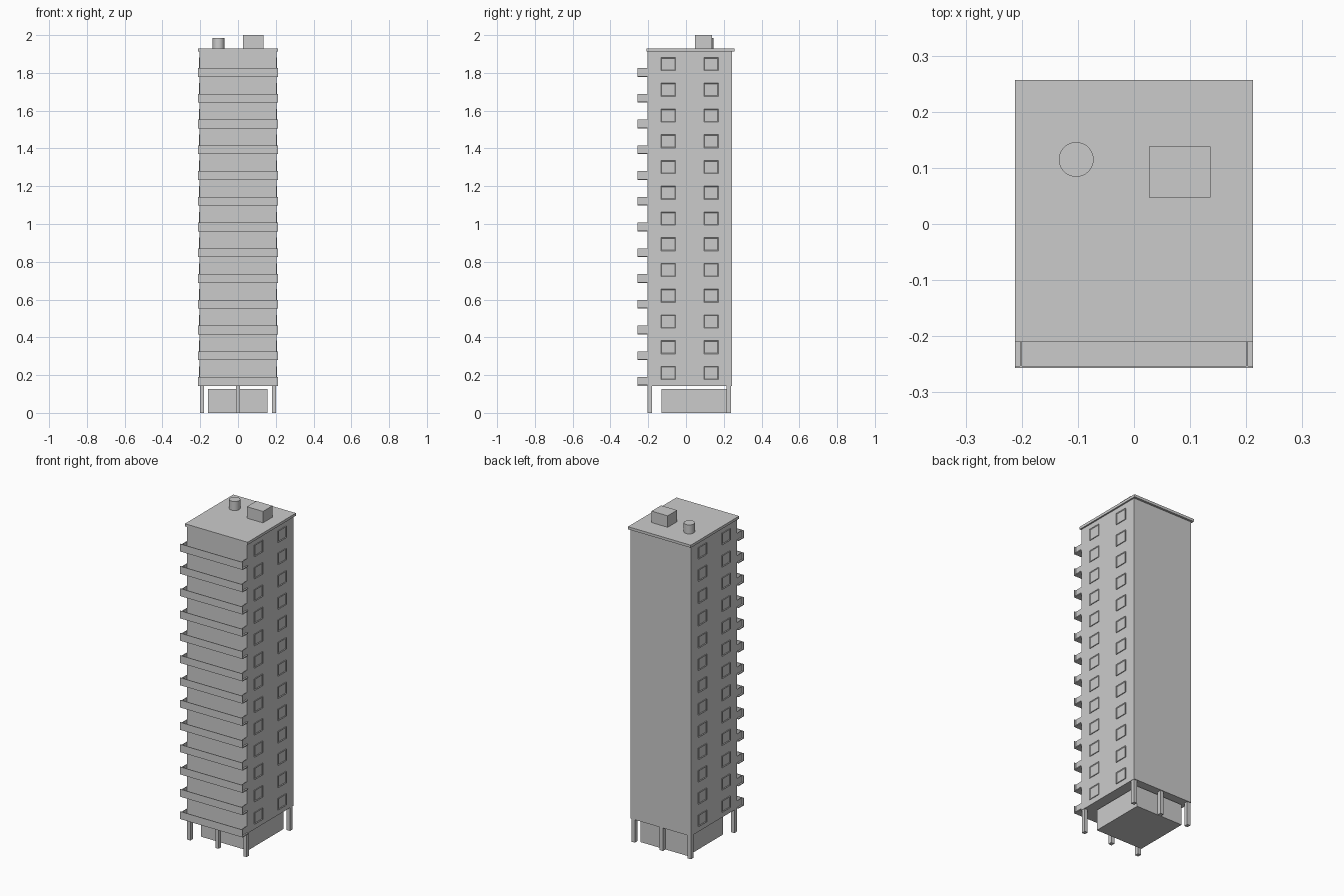
import bpy, bmesh, math
from mathutils import Vector

if "Cube" in bpy.data.objects:
    bpy.data.objects.remove(bpy.data.objects["Cube"])

concrete = bpy.data.materials.new("light_grey_concrete")
concrete.diffuse_color = (0.6, 0.6, 0.6, 1)
concrete.use_nodes = True
concrete.node_tree.nodes["Principled BSDF"].inputs["Base Color"].default_value = concrete.diffuse_color

FLOORS, PITCH, BASE_Z = 13, 0.1363, 0.143


def add_box(bm, x0, x1, y0, y1, z0, z1):
    verts = bmesh.ops.create_cube(bm, size=1)["verts"]
    for v in verts:
        v.co = Vector((x0 + (v.co.x + 0.5) * (x1 - x0),
                       y0 + (v.co.y + 0.5) * (y1 - y0),
                       z0 + (v.co.z + 0.5) * (z1 - z0)))
    return verts


def finish(name, bm):
    mesh = bpy.data.meshes.new(name)
    bm.normal_update()
    bm.to_mesh(mesh)
    bm.free()
    mesh.materials.append(concrete)
    obj = bpy.data.objects.new(name, mesh)
    bpy.context.collection.objects.link(obj)
    return obj


def box(name, *bounds):
    bm = bmesh.new()
    add_box(bm, *bounds)
    return finish(name, bm)


# Main masses
box("tower_body", -0.203, 0.203, -0.205, 0.244, BASE_Z, 1.914)
box("roof_slab", -0.212, 0.212, -0.21, 0.257, 1.914, 1.93)
box("ground_floor_lobby", -0.16, 0.157, -0.129, 0.214, 0, 0.127)
box("roof_machine_room", 0.027, 0.136, 0.047, 0.138, 1.93, 2.0)

# Round roof vent
bpy.ops.mesh.primitive_cylinder_add(vertices=32, radius=0.031, depth=0.055,
                                    location=(-0.103, 0.115, 1.9575))
vent = bpy.context.object
vent.name = "roof_vent"
vent.data.materials.append(concrete)
bpy.ops.object.shade_smooth_by_angle(angle=math.radians(40))

# Six columns carrying the tower
bm = bmesh.new()
for x in (-0.19, 0, 0.19):
    for y in (-0.192, 0.227):
        add_box(bm, x - 0.011, x + 0.011, y - 0.012, y + 0.012, 0, BASE_Z)
finish("columns", bm)

# Balconies: floor, front parapet and side parapets
bm = bmesh.new()
for i in range(FLOORS):
    z = BASE_Z + i * PITCH
    add_box(bm, -0.212, 0.212, -0.253, -0.205, z, z + 0.006)
    add_box(bm, -0.212, 0.212, -0.257, -0.253, z, z + 0.046)
    for s in (-1, 1):
        add_box(bm, s * 0.2015 - 0.0015, s * 0.2015 + 0.0015,
                -0.253, -0.205, z + 0.006, z + 0.046)
finish("balconies", bm)

# Framed windows on both side walls
bm = bmesh.new()
for s in (-1, 1):
    for i in range(FLOORS):
        z = 0.176 + i * PITCH
        for y in (-0.133, 0.094):
            xs = sorted((s * 0.2, s * 0.207))
            verts = add_box(bm, xs[0], xs[1], y, y + 0.078, z, z + 0.07)
            outer = next(f for f in set(verts[0].link_faces).union(*(v.link_faces for v in verts))
                         if all(abs(v.co.x) > 0.206 for v in f.verts))
            bm.normal_update()
            bmesh.ops.inset_region(bm, faces=[outer], thickness=0.006, depth=-0.003)
finish("side_windows", bm)
